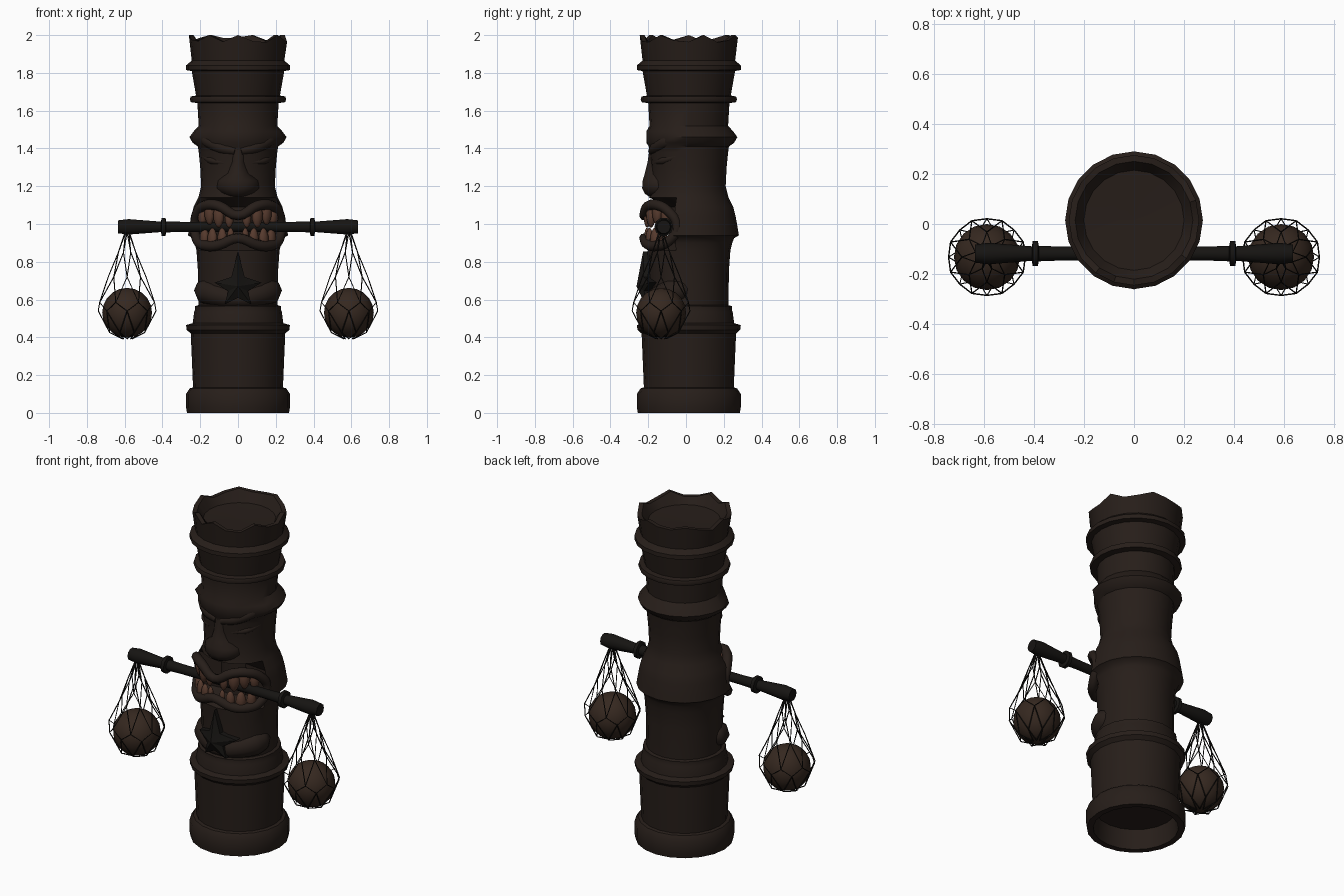
import bpy, bmesh, random
from math import sin, cos, pi, radians, sqrt
from mathutils import Matrix

if "Cube" in bpy.data.objects:
    bpy.data.objects.remove(bpy.data.objects["Cube"])

random.seed(4)
CY = 0.015          # y of the column axis


def material(name, rgb):
    m = bpy.data.materials.new(name)
    m.diffuse_color = (*rgb, 1)
    m.use_nodes = True
    m.node_tree.nodes["Principled BSDF"].inputs["Base Color"].default_value = m.diffuse_color
    return m


WOOD = material("dark_wood", (0.020, 0.013, 0.010))
BLACK = material("black", (0.008, 0.007, 0.006))
TOOTH = material("tooth_brown", (0.095, 0.043, 0.027))
NUT = material("nut_brown", (0.036, 0.021, 0.014))


def finish(ob, mat, angle=40):
    ob.data.materials.append(mat)
    bpy.ops.object.select_all(action='DESELECT')
    ob.select_set(True)
    bpy.context.view_layer.objects.active = ob
    if ob.type == 'CURVE':
        bpy.ops.object.convert(target='MESH')
    bpy.ops.object.shade_smooth_by_angle(angle=radians(angle))
    return ob


def add_mesh(name, bm, mat, angle=40):
    bmesh.ops.remove_doubles(bm, verts=bm.verts, dist=1e-5)
    bmesh.ops.recalc_face_normals(bm, faces=bm.faces)
    me = bpy.data.meshes.new(name)
    bm.to_mesh(me)
    bm.free()
    ob = bpy.data.objects.new(name, me)
    bpy.context.collection.objects.link(ob)
    return finish(ob, mat, angle)


def loft(name, rings, mat, matrix=Matrix(), angle=40):
    """Skin a list of equal-length point rings, closing both ends."""
    bm = bmesh.new()
    vs = [[bm.verts.new(p) for p in ring] for ring in rings]
    n = len(rings[0])
    for a, b in zip(vs, vs[1:]):
        for i in range(n):
            j = (i + 1) % n
            bm.faces.new((a[i], a[j], b[j], b[i]))
    bm.faces.new(vs[0])
    bm.faces.new(vs[-1])
    bmesh.ops.transform(bm, matrix=matrix, verts=bm.verts)
    return add_mesh(name, bm, mat, angle)


def circle(r, z, n):
    return [(r * sin(2 * pi * i / n), -r * cos(2 * pi * i / n), z) for i in range(n)]


def on_column(deg, z, r):
    t = radians(deg)
    return (r * sin(t), CY - r * cos(t), z)


def curve_object(name, mat, depth, res):
    cu = bpy.data.curves.new(name, 'CURVE')
    cu.dimensions = '3D'
    cu.bevel_depth = depth
    cu.bevel_resolution = res
    cu.use_fill_caps = True
    ob = bpy.data.objects.new(name, cu)
    bpy.context.collection.objects.link(ob)
    return ob


def roll(name, pts, r, mat, cyclic=False):
    """Carved roll of (angle, z, thickness) points wrapped round the column."""
    ob = curve_object(name, mat, 1.0, 2)
    sp = ob.data.splines.new('BEZIER')
    sp.bezier_points.add(len(pts) - 1)
    sp.use_cyclic_u = cyclic
    sp.resolution_u = 4
    for bp, (deg, z, rad) in zip(sp.bezier_points, pts):
        bp.co = on_column(deg, z, r)
        bp.radius = rad
        bp.handle_left_type = bp.handle_right_type = 'AUTO'
    return finish(ob, mat, 50)


# Carved column: hollow foot, bands, mouth recess, broken top
SEG = 20
profile = [(.0001, .12), (.225, .12), (.235, 0), (.27, 0), (.275, .03), (.275, .10),
           (.255, .13), (.238, .135), (.25, .42), (.272, .44), (.275, .465), (.24, .475),
           (.232, .535), (.228, .545), (.228, .565), (.21, .57), (.212, .75), (.22, .86),
           (.23, .90), (.24, .925), (.265, .94), (.26, .97), (.248, 1.04), (.235, 1.09),
           (.21, 1.14), (.195, 1.20), (.20, 1.30), (.208, 1.38), (.212, 1.41), (.24, 1.43),
           (.257, 1.46), (.235, 1.49), (.208, 1.52), (.215, 1.64), (.25, 1.645),
           (.255, 1.66), (.25, 1.675), (.222, 1.68), (.245, 1.81), (.275, 1.815),
           (.275, 1.84), (.245, 1.865), (.26, 1.985), (.235, 1.985), (.20, 1.93), (.0001, 1.92)]
jag = [2.0 if i % 3 == 0 else random.uniform(1.96, 1.99) for i in range(SEG)]
rings = []
for r, z in profile:
    ring = []
    for i in range(SEG):
        deg = i * 360 / SEG
        front = min(deg, 360 - deg) < 56
        rr = r
        if front and .89 < z < 1.1:
            rr = .10
        elif front and 1.42 < z < 1.5:
            rr = min(r, .225)
        ring.append(on_column(deg, jag[i] if z == 1.985 else z, rr))
    rings.append(ring)
loft("column", rings, WOOD)

# Snarling lips
half = [(0, 1.045, .026), (25, 1.095, .028), (45, 1.10, .028), (62, 1.07, .027),
        (75, .985, .025), (62, .905, .027), (45, .885, .028), (25, .89, .028), (0, .925, .026)]
roll("lips", half + [(-a, z, t) for a, z, t in half[-2:0:-1]], .237, WOOD, True)

# Teeth: rounded fangs, upper pointing down and lower pointing up
fang = [(.020, 0), (.030, .03), (.028, .06), (.018, .085), (.007, .098)]
for s in (-1, 1):
    for row, flip, teeth in (("upper", -1, [(12, 1.06, .8), (27, 1.09, 1.1), (42, 1.10, 1.05), (57, 1.08, .95)]),
                             ("lower", 1, [(10, .92, .6), (22, .89, .9), (37, .88, 1.0), (52, .89, .95)])):
        for k, (deg, z, size) in enumerate(teeth):
            m = (Matrix.Translation(on_column(s * deg, z, .225))
                 @ Matrix.Rotation(radians(s * deg), 4, 'Z')
                 @ Matrix.Diagonal((size, .75 * size, flip * size, 1)))
            loft(f"{row}_tooth_{k}_{'left' if s < 0 else 'right'}",
                 [circle(r, h, 8) for r, h in fang], TOOTH, m, 60)

# Chin roll, brows and lower eyelids
chin = [(0, .605, .05), (30, .62, .06), (60, .64, .072), (78, .65, .06), (92, .66, .025)]
roll("chin", [(-a, z, t) for a, z, t in chin[:0:-1]] + chin, .178, WOOD)
for s, side in ((-1, "left"), (1, "right")):
    roll(f"brow_{side}", [(s * 4, 1.385, .022), (s * 28, 1.405, .032),
                          (s * 55, 1.44, .036), (s * 80, 1.46, .02)], .195, WOOD)
    roll(f"eyelid_{side}", [(s * 22, 1.325, .01), (s * 45, 1.335, .02),
                            (s * 72, 1.36, .014)], .192, WOOD)

# Nose: narrow bridge spreading to broad nostrils
nose = [(1.40, .06, .075), (1.33, .045, .085), (1.27, .065, .10), (1.23, .112, .112),
        (1.19, .118, .115), (1.16, .09, .10), (1.14, .05, .07)]
loft("nose", [[(w * cos(2 * pi * i / 14), -.12 - d * sin(2 * pi * i / 14), z) for i in range(14)]
              for z, w, d in nose], WOOD, angle=50)

# Five-pointed star on the chin
right = [(0, .855), (.035, .72), (.125, .69), (.052, .645), (.07, .575), (0, .61)]
outline = right + [(-x, z) for x, z in right[-2:0:-1]]
bm = bmesh.new()
front = [bm.verts.new((x, CY - sqrt(.242 ** 2 - x * x), z)) for x, z in outline]
back = [bm.verts.new((x, CY - sqrt(.19 ** 2 - x * x), z)) for x, z in outline]
tip = bm.verts.new((0, -.262, .67))
for i in range(len(front)):
    j = (i + 1) % len(front)
    bm.faces.new((front[i], front[j], tip))
    bm.faces.new((front[i], back[i], back[j], front[j]))
add_mesh("chin_star", bm, BLACK, 20)

# Pole gripped in the teeth, with collars and flared ends
end = [(.028, .30), (.031, .38), (.05, .384), (.05, .404), (.029, .408), (.043, .58), (.036, .635)]
pole = [(r, -x) for r, x in end[::-1]] + end
loft("pole", [circle(r, x, 10) for r, x in pole], BLACK,
     Matrix.Translation((0, -.118, .985)) @ Matrix.Rotation(pi / 2, 4, 'Y'))

# Hanging nuts in knotted nets
levels = [(.012, .955), (.05, .85), (.10, .72), (.157, .585), (.153, .54), (.10, .425), (.025, .392)]
for s, side in ((-1, "left"), (1, "right")):
    cx, cy = s * .587, -.132
    bm = bmesh.new()
    bmesh.ops.create_uvsphere(bm, u_segments=16, v_segments=10, radius=.132,
                              matrix=Matrix.Translation((cx, cy, .53)))
    add_mesh(f"nut_{side}", bm, NUT, 60)
    net = curve_object(f"net_{side}", BLACK, .003, 0)
    for k in range(8):
        for d in (-.5, .5):
            sp = net.data.splines.new('POLY')
            sp.points.add(len(levels) - 1)
            for i, (r, z) in enumerate(levels):
                a = (k + d * (i % 2)) * pi / 4
                sp.points[i].co = (cx + r * sin(a), cy - r * cos(a), z, 1)
    finish(net, BLACK)
